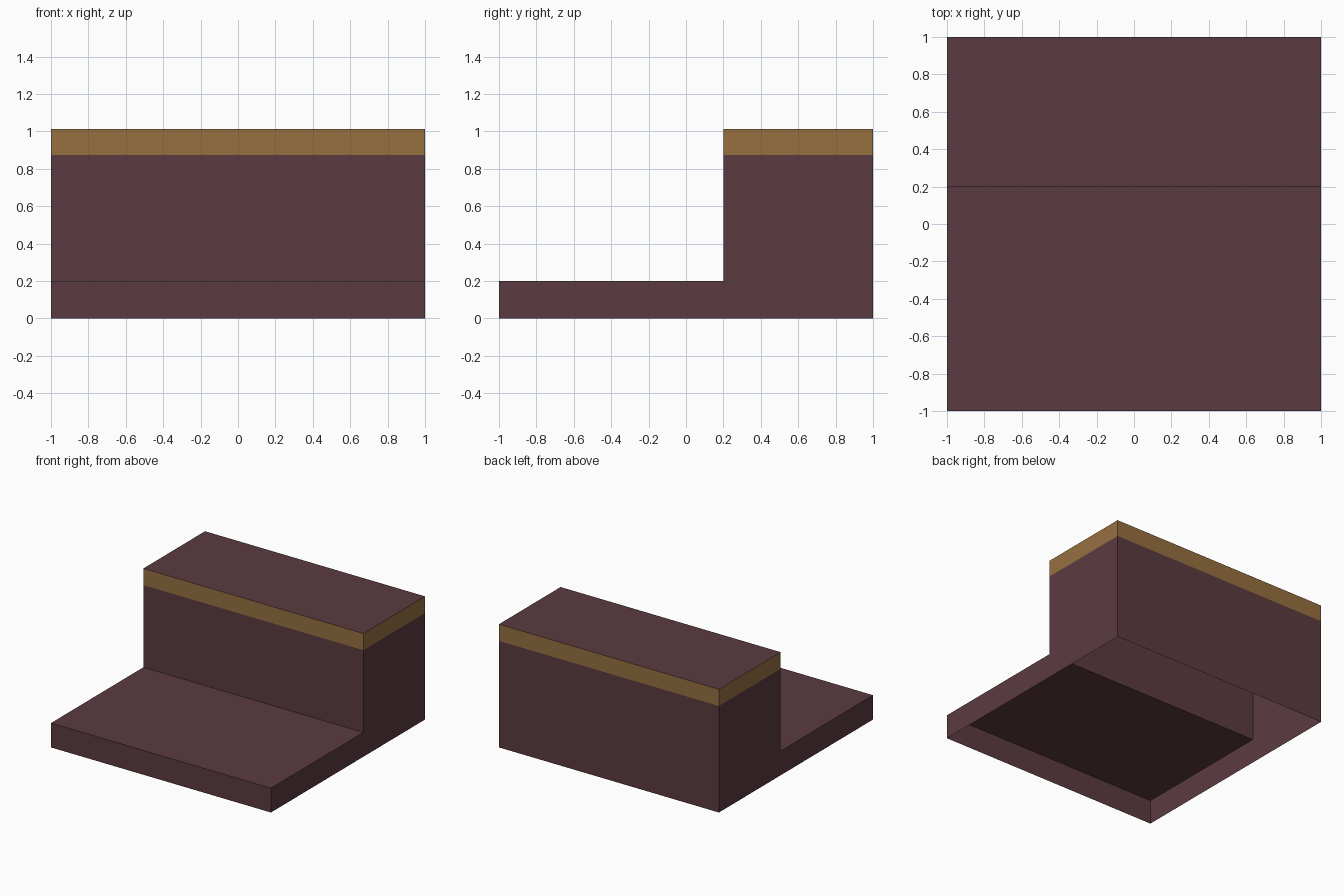
import bpy
import bmesh

cube = bpy.data.objects.get("Cube")
if cube:
    bpy.data.objects.remove(cube, do_unlink=True)

STEP_Y, STEP_Z = 0.2, 0.2
BAND_Z, TOP_Z = 0.875, 1.012


def make_material(name, rgb):
    mat = bpy.data.materials.new(name)
    mat.use_nodes = True
    color = (*rgb, 1.0)
    mat.diffuse_color = color
    node = next(n for n in mat.node_tree.nodes if n.type == 'BSDF_PRINCIPLED')
    node.inputs["Base Color"].default_value = color
    return mat


plum = make_material("dark plum", (0.105, 0.044, 0.053))
ochre = make_material("ochre", (0.305, 0.162, 0.051))

# L-shaped side profile (y, z), extruded across the full width
profile = [(-1, 0), (1, 0), (1, TOP_Z), (STEP_Y, TOP_Z), (STEP_Y, STEP_Z), (-1, STEP_Z)]
bm = bmesh.new()
side = bm.faces.new([bm.verts.new((-1, y, z)) for y, z in profile])
extruded = bmesh.ops.extrude_face_region(bm, geom=[side], use_keep_orig=True)
far_verts = [g for g in extruded["geom"] if isinstance(g, bmesh.types.BMVert)]
bmesh.ops.translate(bm, verts=far_verts, vec=(2, 0, 0))
bmesh.ops.recalc_face_normals(bm, faces=bm.faces)

# The shell is open underneath
bottom = [f for f in bm.faces if f.normal.z < -0.9]
bmesh.ops.delete(bm, geom=bottom, context='FACES')

# Cut the trim band into the upper walls
bmesh.ops.bisect_plane(bm, geom=bm.verts[:] + bm.edges[:] + bm.faces[:],
                       plane_co=(0, 0, BAND_Z), plane_no=(0, 0, 1))
for f in bm.faces:
    f.normal_update()
    upright = abs(f.normal.z) < 0.5
    f.material_index = int(upright and f.calc_center_median().z > BAND_Z)

mesh = bpy.data.meshes.new("stepped_block")
bm.to_mesh(mesh)
bm.free()
mesh.materials.append(plum)
mesh.materials.append(ochre)
block = bpy.data.objects.new("stepped_block", mesh)
bpy.context.collection.objects.link(block)
